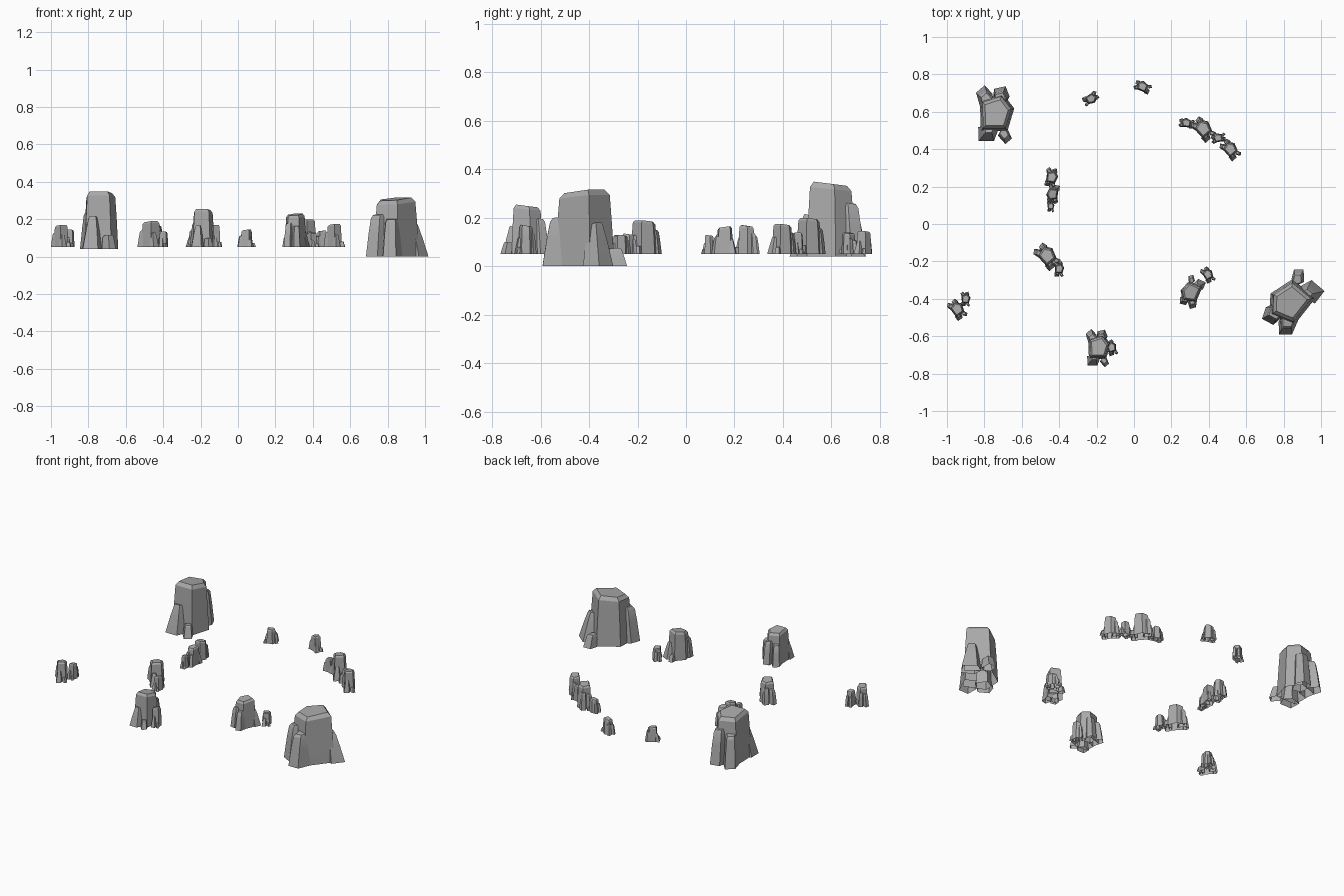
import bpy
import bmesh
from math import radians
from mathutils import Matrix, Vector

cube = bpy.data.objects.get("Cube")
if cube:
    bpy.data.objects.remove(cube, do_unlink=True)

stone = bpy.data.materials.new("grey stone")
stone.use_nodes = True
GREY = (0.4, 0.4, 0.4, 1)
stone.diffuse_color = GREY
stone.node_tree.nodes["Principled BSDF"].inputs["Base Color"].default_value = GREY

# Irregular five-sided outline shared by every stone, about one unit in radius
OUTLINE = [(-0.8, 0.65), (0.35, 1.0), (0.95, 0.25), (0.6, -0.85), (-0.75, -0.85)]

# One outcrop: x, y, half width, half depth, height, turn, top size, inward lean
STONES = [
    (0.0, 0.0, 0.105, 0.11, 1.0, 0, 0.84, 0.0),       # main block
    (-0.055, 0.075, 0.048, 0.075, 0.66, 15, 0.75, 0.15),  # back left shoulder
    (0.025, 0.085, 0.05, 0.065, 0.74, -10, 0.78, 0.15),   # back shoulder
    (-0.045, -0.105, 0.06, 0.05, 0.57, 0, 0.5, 0.2),  # front left spike
    (0.05, -0.12, 0.034, 0.04, 0.24, 40, 0.75, 0.1),   # front right foot stone
]


def add_stone(bm, x, y, rx, ry, height, turn, top, lean):
    """Tapered column with a chamfered, slightly tilted top and an open base."""
    spin = Matrix.Rotation(radians(turn), 3, "Z")
    levels = [(0, 1), (0.55, 0.45 + 0.55 * top), (0.93, top), (1, top * 0.8)]
    rings = []
    for level, size in levels:
        ring = []
        for px, py in OUTLINE:
            p = spin @ Vector((px * rx * size, py * ry * size, 0))
            z = level * height
            if level > 0.9:
                z -= height * 0.03 * (1 + py)
            ring.append(bm.verts.new((x * (1 - lean * level) + p.x,
                                      y * (1 - lean * level) + p.y, z)))
        rings.append(ring)
    n = len(OUTLINE)
    for low, high in zip(rings, rings[1:]):
        for i in range(n):
            j = (i + 1) % n
            # Outline runs clockwise, so wind the walls to face outward
            bm.faces.new((low[j], low[i], high[i], high[j]))
    bm.faces.new(list(reversed(rings[-1])))


def outcrop(name, x, y, base, turn, size, height):
    bm = bmesh.new()
    for s in STONES:
        add_stone(bm, *s)
    bm.transform(Matrix.Translation((x, y, base))
                 @ Matrix.Rotation(radians(turn), 4, "Z")
                 @ Matrix.Diagonal((size, size, height, 1)))
    mesh = bpy.data.meshes.new(name)
    bm.to_mesh(mesh)
    bm.free()
    mesh.materials.append(stone)
    obj = bpy.data.objects.new(name, mesh)
    bpy.context.collection.objects.link(obj)
    bpy.ops.object.select_all(action="DESELECT")
    obj.select_set(True)
    bpy.context.view_layer.objects.active = obj
    bpy.ops.object.shade_smooth_by_angle(angle=radians(25))


# The two big outcrops
outcrop("large_rock_back", -0.74, 0.59, 0.04, 0, 1.0, 0.31)
outcrop("large_rock_front", 0.835, -0.42, 0.0, 140, 1.12, 0.317)

# Smaller outcrops set in a ring: name, x, y, turn, size, height
RING = [
    ("front_rock", -0.19, -0.66, 0, 0.65, 0.205),
    ("front_rock_small", -0.12, -0.66, 20, 0.28, 0.12),
    ("front_left_rock", 0.305, -0.365, 155, 0.55, 0.18),
    ("front_left_rock_small", 0.395, -0.27, 30, 0.29, 0.08),
    ("right_rock", -0.465, -0.17, 40, 0.48, 0.14),
    ("right_rock_small", -0.4, -0.24, 0, 0.27, 0.085),
    ("side_rock_rear", -0.44, 0.25, -10, 0.34, 0.12),
    ("side_rock_middle", -0.435, 0.16, 170, 0.34, 0.115),
    ("side_rock_small", -0.445, 0.095, 0, 0.2, 0.08),
    ("back_left_rock", 0.37, 0.51, 40, 0.45, 0.15),
    ("back_left_rock_middle", 0.45, 0.46, 100, 0.26, 0.09),
    ("back_left_rock_outer", 0.515, 0.4, 40, 0.38, 0.125),
    ("back_left_rock_small", 0.28, 0.54, 80, 0.27, 0.085),
    ("back_rock_right", -0.23, 0.67, -60, 0.29, 0.09),
    ("back_rock_left", 0.045, 0.735, 65, 0.3, 0.095),
    ("far_right_rock", -0.945, -0.455, 35, 0.37, 0.12),
    ("far_right_rock_small", -0.9, -0.4, 0, 0.26, 0.095),
]
for name, x, y, turn, size, height in RING:
    outcrop(name, x, y, 0.05, turn, size, height)
